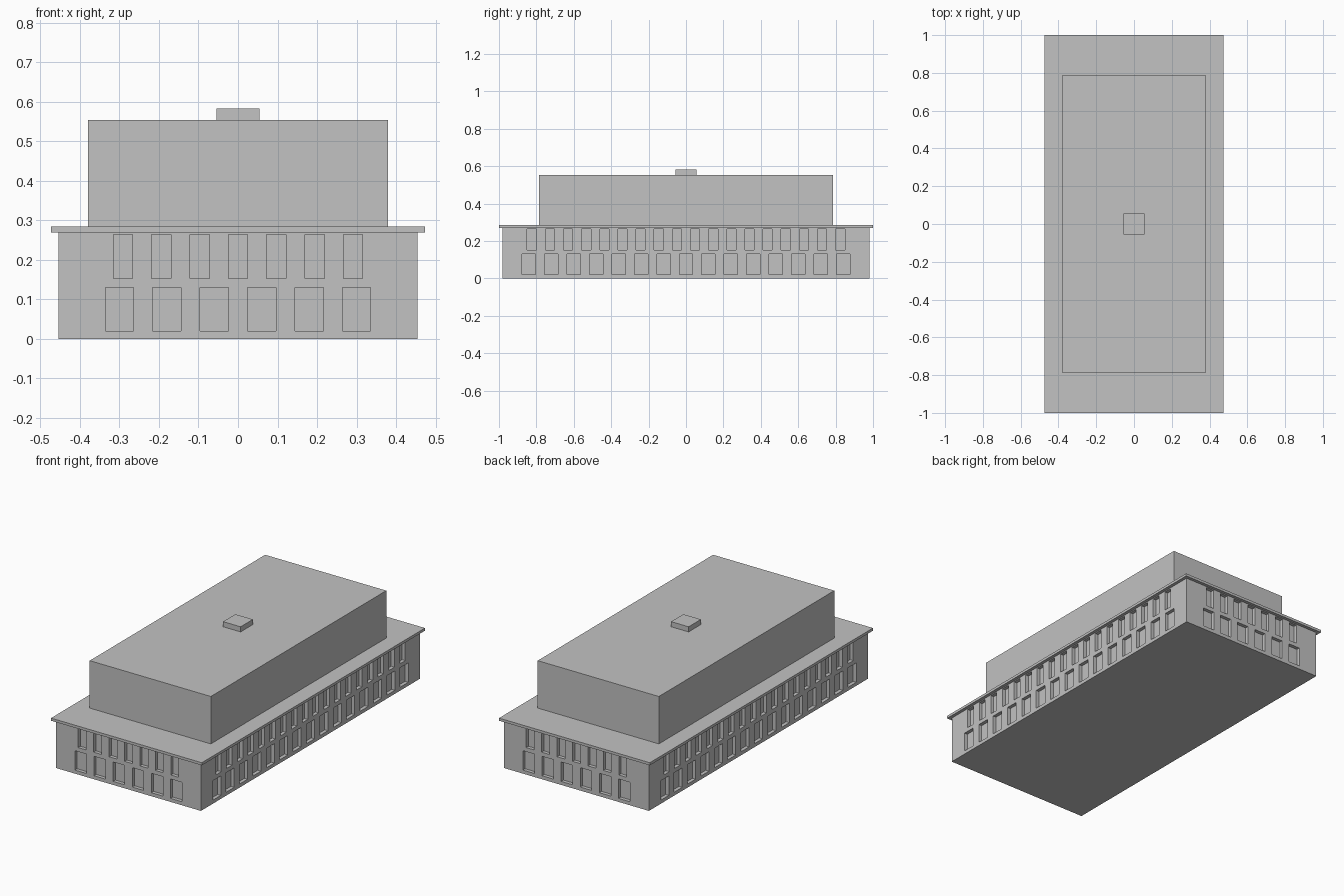
import bpy
import bmesh
from mathutils import Matrix, Vector

default = bpy.data.objects.get("Cube")
if default:
    bpy.data.objects.remove(default, do_unlink=True)

stone = bpy.data.materials.new("light_grey")
stone.use_nodes = True
stone.diffuse_color = (0.54, 0.54, 0.54, 1)
stone.node_tree.nodes["Principled BSDF"].inputs["Base Color"].default_value = stone.diffuse_color

HALF_X, HALF_Y = 0.455, 0.982
DEPTH = 0.02  # window recess


def add_box(bm, centre, size):
    matrix = Matrix.Translation(centre) @ Matrix.Diagonal((*size, 1))
    bmesh.ops.create_cube(bm, size=1, matrix=matrix)


def make_object(name, bm):
    mesh = bpy.data.meshes.new(name)
    bm.to_mesh(mesh)
    bm.free()
    mesh.materials.append(stone)
    obj = bpy.data.objects.new(name, mesh)
    bpy.context.collection.objects.link(obj)
    return obj


def block(name, half_x, half_y, bottom, top):
    bm = bmesh.new()
    add_box(bm, Vector((0, 0, (bottom + top) / 2)), (2 * half_x, 2 * half_y, top - bottom))
    return make_object(name, bm)


# Stacked masses
walls = block("lower_walls", HALF_X, HALF_Y, 0, 0.272)
block("cornice", 0.473, 1.0, 0.27, 0.285)
block("upper_storey", 0.38, 0.786, 0.285, 0.554)
block("roof_cap", 0.055, 0.055, 0.554, 0.583)

# Window rows: bottom, top, width, pitch, count on the ends, count on the sides
ROWS = [
    (0.02, 0.13, 0.072, 0.12, 6, 15),
    (0.153, 0.265, 0.049, 0.097, 7, 18),
]
bm = bmesh.new()
for bottom, top, width, pitch, end_count, side_count in ROWS:
    z, height = (bottom + top) / 2, top - bottom
    for sign in (-1, 1):
        for i in range(end_count):
            x = (i - (end_count - 1) / 2) * pitch
            add_box(bm, Vector((x, sign * HALF_Y, z)), (width, 2 * DEPTH, height))
        for i in range(side_count):
            y = (i - (side_count - 1) / 2) * pitch
            add_box(bm, Vector((sign * HALF_X, y, z)), (2 * DEPTH, width, height))
cutter = make_object("window_cutter", bm)
cutter.hide_render = True

# Recess the windows, then drop the cutter
cut = walls.modifiers.new("windows", "BOOLEAN")
cut.operation = "DIFFERENCE"
cut.solver = "EXACT"
cut.object = cutter
bpy.context.view_layer.objects.active = walls
bpy.ops.object.modifier_apply(modifier=cut.name)
bpy.data.objects.remove(cutter, do_unlink=True)
